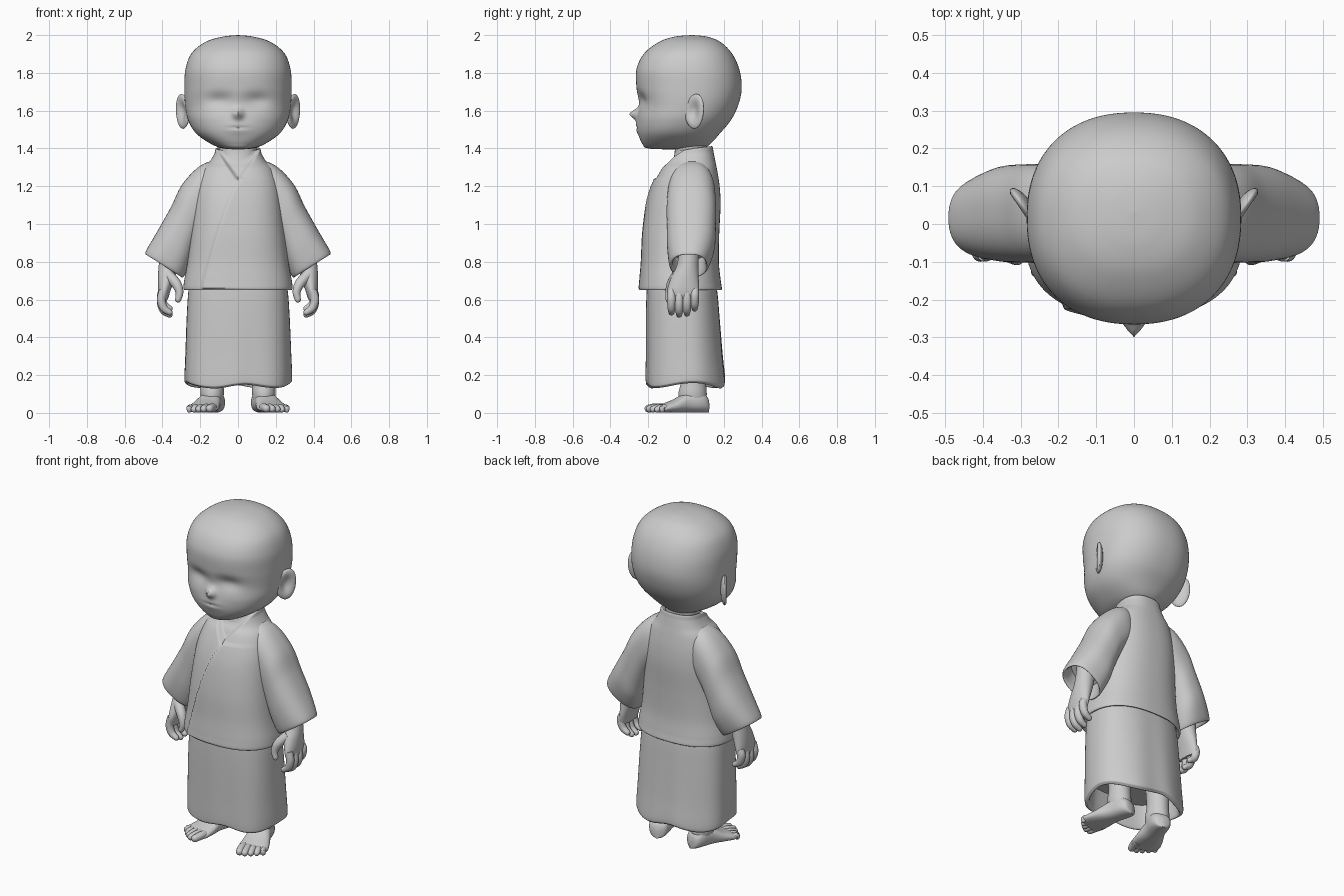
import bpy, math
from mathutils import Vector, Matrix

if "Cube" in bpy.data.objects:
    bpy.data.objects.remove(bpy.data.objects["Cube"], do_unlink=True)

clay = bpy.data.materials.new("plain_grey")
clay.use_nodes = True
GREY = (0.6, 0.6, 0.6, 1)
clay.diffuse_color = GREY
clay.node_tree.nodes["Principled BSDF"].inputs["Base Color"].default_value = GREY


def spline(rows, n):
    """Catmull-Rom samples through rows of numbers."""
    rows = [Vector(r) for r in rows]
    out = []
    for i in range(len(rows) - 1):
        a, b, c, d = rows[max(i - 1, 0)], rows[i], rows[i + 1], rows[min(i + 2, len(rows) - 1)]
        for k in range(n):
            t = k / n
            out.append(b + (c - a) * (t / 2) + (2 * a - 5 * b + 4 * c - d) * (t * t / 2)
                       + (3 * b - a - 3 * c + d) * (t ** 3 / 2))
    return out + [rows[-1]]


def skin(name, rings, angle=50):
    """Mesh over a list of closed rings, capped at both ends."""
    seg = len(rings[0])
    verts = [v for r in rings for v in r]
    faces = []
    for i in range(len(rings) - 1):
        for j in range(seg):
            k = (j + 1) % seg
            faces.append((i * seg + j, i * seg + k, (i + 1) * seg + k, (i + 1) * seg + j))
    faces += [tuple(range(seg))[::-1], tuple(range(len(verts) - seg, len(verts)))]
    mesh = bpy.data.meshes.new(name)
    mesh.from_pydata(verts, [], faces)
    mesh.materials.append(clay)
    obj = bpy.data.objects.new(name, mesh)
    bpy.context.collection.objects.link(obj)
    bpy.ops.object.select_all(action="DESELECT")
    obj.select_set(True)
    bpy.context.view_layer.objects.active = obj
    bpy.ops.object.mode_set(mode="EDIT")
    bpy.ops.mesh.select_all(action="SELECT")
    bpy.ops.mesh.normals_make_consistent(inside=False)
    bpy.ops.object.mode_set(mode="OBJECT")
    bpy.ops.object.shade_smooth_by_angle(angle=math.radians(angle))
    return obj


def oval(seg, power=2.0):
    """Unit superellipse points."""
    for j in range(seg):
        a = 2 * math.pi * j / seg
        c, s = math.cos(a), math.sin(a)
        yield (math.copysign(abs(c) ** (2 / power), c), math.copysign(abs(s) ** (2 / power), s))


def upright(name, rows, seg=96, n=6, power=2.3, shape=None):
    """Loft of rows (z, half width, front y, back y)."""
    rings = []
    for z, w, f, b in spline(rows, n):
        ring = [Vector((w * c, (f + b) / 2 + (b - f) / 2 * s, z)) for c, s in oval(seg, power)]
        rings.append([shape(v, s) if shape else v for v, (c, s) in zip(ring, oval(seg, power))])
    return skin(name, rings)


def tube(name, points, seg=16, n=5, flat=1.0):
    """Round-ended limb through points (x, y, z, radius)."""
    rings = []
    path = spline(points, n)
    for i, p in enumerate(path):
        d = (path[min(i + 1, len(path) - 1)] - path[max(i - 1, 0)]).xyz.normalized()
        side = Vector((0, 1, 0)) if abs(d.y) < 0.8 else Vector((1, 0, 0))
        u = (side - d * side.dot(d)).normalized()
        v = d.cross(u)
        rings.append([p.xyz + (u * c + v * s * flat) * p.w for c, s in oval(seg)])
    end, d = path[-1], (path[-1] - path[-2]).xyz.normalized()
    for k in (0.5, 0.8, 0.97):
        rings.append([end.xyz + d * end.w * k + (q - end.xyz) * math.sqrt(1 - k * k) for q in rings[len(path) - 1]])
    return skin(name, rings)


def mirrored(obj):
    obj.name = "left_" + obj.name
    other = obj.copy()
    other.data = obj.data.copy()
    other.name = obj.name.replace("left_", "right_")
    other.data.transform(Matrix.Scale(-1, 4, (1, 0, 0)))
    other.data.flip_normals()
    bpy.context.collection.objects.link(other)


def bump(x, z, cx, cz, rx, rz):
    return math.exp(-((x - cx) / rx) ** 2 - ((z - cz) / rz) ** 2)


# Head with eye hollows, nose, cheeks and lips
def face(v, s):
    if s < 0:
        ax = abs(v.x)
        v.y += 0.02 * bump(ax, v.z, 0.1, 1.655, 0.07, 0.04)
        v.y -= 0.045 * bump(v.x, v.z, 0, 1.583, 0.024, 0.026)
        v.y -= 0.01 * bump(v.x, v.z, 0, 1.51, 0.07, 0.035)
        v.y += 0.008 * bump(v.x, v.z, 0, 1.51, 0.05, 0.008)
    return v


upright("head", [(2.0, 0.002, 0.03, 0.034), (1.992, 0.08, -0.06, 0.11), (1.965, 0.17, -0.14, 0.18),
                 (1.905, 0.245, -0.22, 0.242), (1.82, 0.278, -0.262, 0.282), (1.72, 0.284, -0.262, 0.295),
                 (1.63, 0.28, -0.25, 0.277), (1.55, 0.264, -0.258, 0.238), (1.48, 0.222, -0.252, 0.18),
                 (1.425, 0.145, -0.232, 0.13), (1.4, 0.08, -0.2, 0.08), (1.395, 0.01, -0.08, -0.06)],
        seg=144, n=9, power=2.25, shape=face)

# Ears: dished discs flaring backwards
rings = []
for k in range(1, 24):
    a = math.pi * k / 24
    r = math.sin(a)
    ring = []
    for c, s in oval(32):
        x = 0.024 * math.cos(a)
        if x > 0:
            x -= 0.032 * math.exp(-(r / 0.6) ** 2)
        ring.append(Vector((x, 0.06 * r * c, r * s * (0.092 + 0.012 * c))))
    rings.append(ring)
ear = skin("ear", rings, 80)
ear.data.transform(Matrix.Translation((0.292, 0.043, 1.597)) @ Matrix.Rotation(-0.6, 4, "Z")
                   @ Matrix.Rotation(-0.12, 4, "X"))
mirrored(ear)

# Neck
upright("neck", [(1.46, 0.11, -0.06, 0.11), (1.38, 0.1, -0.06, 0.11), (1.3, 0.105, -0.08, 0.1),
                 (1.18, 0.1, -0.11, 0.08)], seg=48)


# Jacket with open V neck and wrapped front edge
def wrap(v, s):
    v.z += 0.012 * s * max(0, min(1, (v.z - 1.3) / 0.08))
    if s >= 0:
        return v
    if v.z > 1.22:
        gap = (v.z - 1.22) * 0.7 - abs(v.x)
        if gap > 0:
            v.y += min(0.03, gap * 1.5)
    t = max(0, min(1, (1.24 - v.z) / 0.55))
    edge = 0.01 - 0.2 * t ** 0.72
    d = v.x - edge
    if 0.66 < v.z < 1.24 and d > 0:
        v.y -= 0.013 * min(1, d / 0.006) * math.exp(-d / 0.09)
    return v


upright("jacket", [(1.38, 0.085, -0.05, 0.11), (1.4, 0.115, -0.078, 0.138), (1.37, 0.126, -0.09, 0.146),
                   (1.33, 0.15, -0.105, 0.155), (1.285, 0.19, -0.135, 0.165), (1.2, 0.22, -0.175, 0.178),
                   (1.1, 0.235, -0.205, 0.183), (0.95, 0.25, -0.228, 0.176), (0.8, 0.267, -0.237, 0.174),
                   (0.7, 0.285, -0.246, 0.184), (0.655, 0.288, -0.248, 0.19), (0.655, 0.272, -0.23, 0.176),
                   (0.7, 0.255, -0.2, 0.15)], seg=192, n=10, power=2.4, shape=wrap)

# Wide sleeves: rows are outer x, z, inner x, z, front y, back y
rows = [(0.1, 1.345, 0.06, 1.12, -0.05, 0.12), (0.2, 1.308, 0.12, 1.06, -0.09, 0.15),
        (0.295, 1.21, 0.18, 0.98, -0.102, 0.158), (0.355, 1.09, 0.22, 0.89, -0.102, 0.158),
        (0.425, 0.965, 0.25, 0.8, -0.1, 0.152), (0.488, 0.855, 0.285, 0.725, -0.088, 0.122),
        (0.476, 0.845, 0.3, 0.728, -0.07, 0.104), (0.43, 0.91, 0.29, 0.81, -0.065, 0.1)]
rings = []
for k, row in enumerate(spline([r[:4] for r in rows], 7)):
    depth = spline([r[4:] for r in rows], 7)[k]
    out, inn = Vector((row[0], 0, row[1])), Vector((row[2], 0, row[3]))
    rings.append([(out + inn) / 2 + (out - inn) / 2 * c
                  + Vector((0, (depth.x + depth.y) / 2 + (depth.y - depth.x) / 2 * s, 0))
                  for c, s in oval(56, 2.4)])
mirrored(skin("sleeve", rings))


# Long skirt with soft pleats and an uneven hem
def pleat(v, s):
    a = math.atan2(v.y, v.x)
    fall = max(0, 1 - (v.z - 0.13) / 0.5)
    k = 1 + 0.01 * math.sin(7 * a + 0.6) * (0.4 + fall)
    return Vector((v.x * k, v.y * k, v.z + 0.012 * fall * math.sin(4 * a + 1) + 0.01 * fall * abs(v.x) / 0.28))


upright("skirt", [(0.72, 0.25, -0.2, 0.15), (0.64, 0.264, -0.208, 0.166), (0.5, 0.273, -0.211, 0.178),
                  (0.3, 0.28, -0.211, 0.194), (0.17, 0.284, -0.211, 0.207), (0.143, 0.278, -0.205, 0.2),
                  (0.15, 0.26, -0.185, 0.182), (0.28, 0.25, -0.175, 0.17)], seg=112, power=2.5, shape=pleat)

# Hands: wrist and palm, four curled fingers, thumb
palm = []
for x, y, z, rx, ry in spline([(0.36, 0.02, 0.9, 0.05, 0.055), (0.367, 0.01, 0.79, 0.052, 0.056),
                               (0.378, -0.005, 0.72, 0.046, 0.072), (0.39, -0.015, 0.65, 0.034, 0.084),
                               (0.394, -0.015, 0.6, 0.022, 0.076)], 6):
    palm.append([Vector((x + rx * c, y + ry * s, z)) for c, s in oval(32)])
mirrored(skin("hand", palm))
for i, name in enumerate(("index", "middle", "ring", "little")):
    y, drop = -0.077 + 0.041 * i, (0.0, 0.012, 0.006, -0.02)[i]
    mirrored(tube(name + "_finger", [(0.395, y, 0.65, 0.022), (0.406, y, 0.6 - drop, 0.023),
                                     (0.393, y, 0.555 - drop, 0.021), (0.362, y, 0.532 - drop, 0.016)]))
mirrored(tube("thumb", [(0.37, -0.045, 0.73, 0.03), (0.328, -0.075, 0.685, 0.027),
                        (0.31, -0.088, 0.64, 0.021), (0.317, -0.092, 0.6, 0.016)]))

# Legs and splayed feet with toes
mirrored(upright("leg", [(0.32, 0.07, -0.03, 0.11), (0.18, 0.06, -0.025, 0.105), (0.1, 0.062, -0.04, 0.11),
                         (0.03, 0.05, -0.03, 0.105)], seg=32, power=2))
left_leg, right_leg = bpy.data.objects["left_leg"], bpy.data.objects["right_leg"]
for leg, x in ((left_leg, 0.137), (right_leg, -0.137)):
    leg.data.transform(Matrix.Translation((x, 0, 0)))
splay = Matrix.Translation((0.137, 0.04, 0)) @ Matrix.Rotation(0.3, 4, "Z")
sole = []
for y, w, h in spline([(0.083, 0.012, 0.05), (0.07, 0.045, 0.085), (0.03, 0.06, 0.115), (-0.04, 0.062, 0.105),
                       (-0.11, 0.077, 0.068), (-0.17, 0.084, 0.045), (-0.2, 0.07, 0.03)], 5):
    sole.append([Vector((w * c, y, h * (0.5 + 0.5 * s) + 0.002)) for c, s in oval(32, 2.4)])
foot = skin("foot", sole)
foot.data.transform(splay)
mirrored(foot)
for i in range(5):
    x, r = -0.058 + 0.031 * i, 0.023 - 0.0018 * i
    reach = (-0.232, -0.236, -0.226, -0.212, -0.194)[i]
    toe = tube("toe_%d" % (i + 1), [(x * 0.9, -0.15, 0.025, r), (x, -0.19, 0.028, r), (x, reach, r, r * 0.9)])
    toe.data.transform(splay)
    mirrored(toe)
